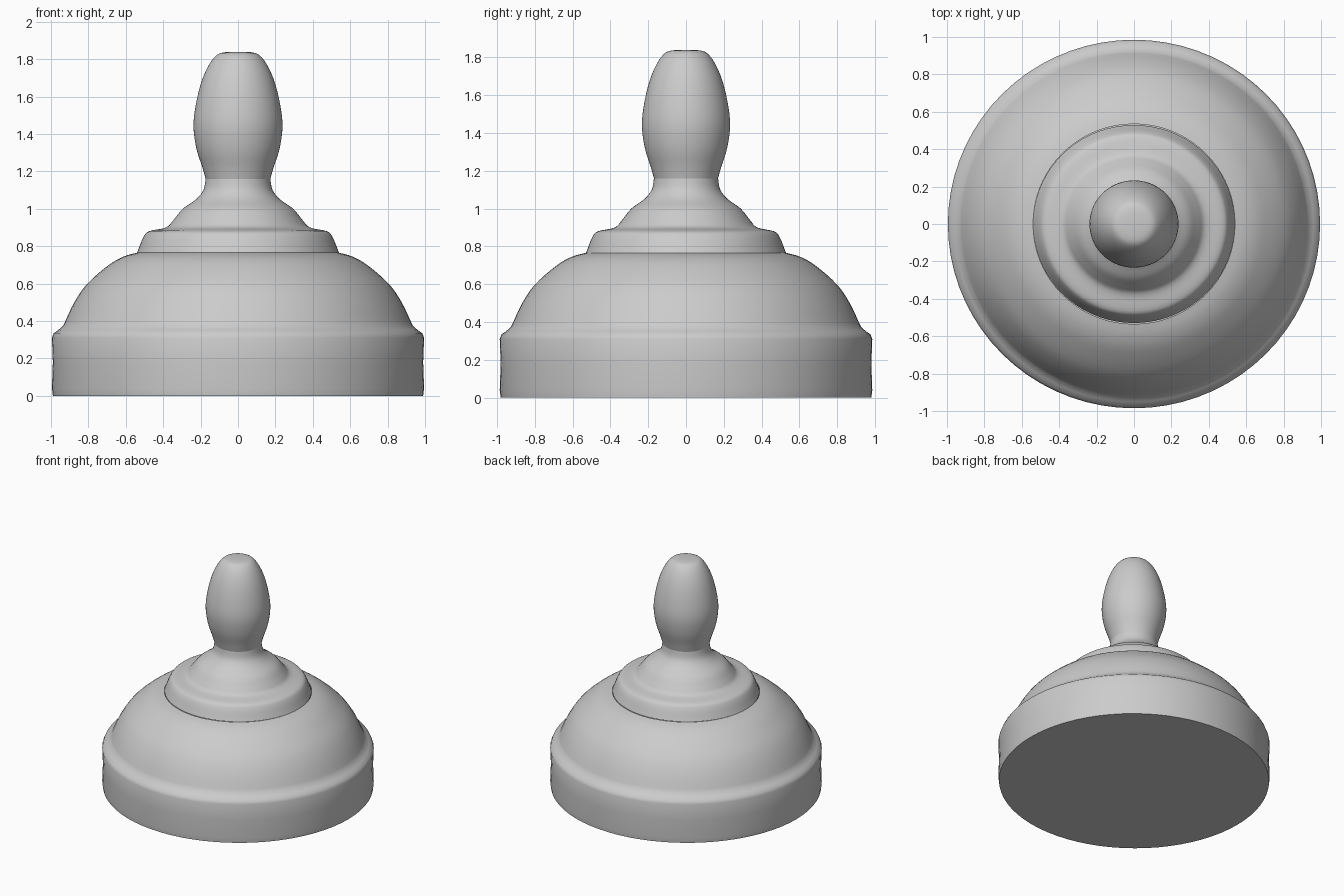
import bpy, bmesh, math

cube = bpy.data.objects.get("Cube")
if cube:
    bpy.data.objects.remove(cube, do_unlink=True)

grey = bpy.data.materials.new("plain grey")
grey.use_nodes = True
grey.diffuse_color = (0.6, 0.6, 0.6, 1)
grey.node_tree.nodes["Principled BSDF"].inputs["Base Color"].default_value = (0.6, 0.6, 0.6, 1)

SIDES = 72


def smooth_profile(pts, steps=4):
    """Catmull-Rom curve through the (radius, height) points."""
    p = [pts[0]] + pts + [pts[-1]]
    out = []
    for a, b, c, d in zip(p, p[1:], p[2:], p[3:]):
        for s in range(steps):
            t = s / steps
            out.append([0.5 * (2 * b[k] + (c[k] - a[k]) * t
                        + (2 * a[k] - 5 * b[k] + 4 * c[k] - d[k]) * t * t
                        + (3 * b[k] - a[k] - 3 * c[k] + d[k]) * t ** 3) for k in (0, 1)])
    return out + [list(pts[-1])]


def lathe(name, pts, depth=1.0, cap_bottom=False, cap_top=False):
    """Turn a profile about z; depth scales it along y."""
    bm = bmesh.new()
    rings = []
    for r, z in pts:
        angles = [2 * math.pi * i / SIDES for i in range(SIDES)]
        rings.append([bm.verts.new((r * math.cos(a), depth * r * math.sin(a), z)) for a in angles])
    for low, high in zip(rings, rings[1:]):
        for i in range(SIDES):
            j = (i + 1) % SIDES
            bm.faces.new((low[i], low[j], high[j], high[i]))
    if cap_bottom:
        bm.faces.new(rings[0][::-1])
    if cap_top:
        bm.faces.new(rings[-1])
    mesh = bpy.data.meshes.new(name)
    bm.to_mesh(mesh)
    bm.free()
    mesh.materials.append(grey)
    obj = bpy.data.objects.new(name, mesh)
    bpy.context.collection.objects.link(obj)
    bpy.ops.object.select_all(action='DESELECT')
    obj.select_set(True)
    bpy.context.view_layer.objects.active = obj
    bpy.ops.object.shade_smooth_by_angle(angle=math.radians(40))
    return obj


# Straight base band with a softly rounded shoulder
lathe("base_band", [(0.99, 0), (0.995, 0.04), (0.99, 0.18), (0.995, 0.31), (0.985, 0.335),
                    (0.96, 0.352), (0.935, 0.375), (0.925, 0.395)], 0.99, cap_bottom=True)

# Domed body
lathe("dome", smooth_profile([(0.925, 0.395), (0.875, 0.5), (0.805, 0.6), (0.69, 0.7),
                              (0.61, 0.745), (0.54, 0.765)]), 0.99)

# Stepped collar sweeping up to the neck
lathe("collar", smooth_profile([(0.54, 0.765), (0.53, 0.79), (0.505, 0.85), (0.475, 0.88),
                                (0.385, 0.9), (0.345, 0.94), (0.295, 1.0), (0.225, 1.05),
                                (0.185, 1.1), (0.173, 1.16)]), 0.98)

# Bulging handle with a small flat top
lathe("handle", smooth_profile([(0.173, 1.16), (0.19, 1.22), (0.222, 1.32), (0.238, 1.44),
                                (0.225, 1.56), (0.195, 1.68), (0.155, 1.77), (0.11, 1.825),
                                (0.06, 1.838)]), 0.98, cap_top=True)
